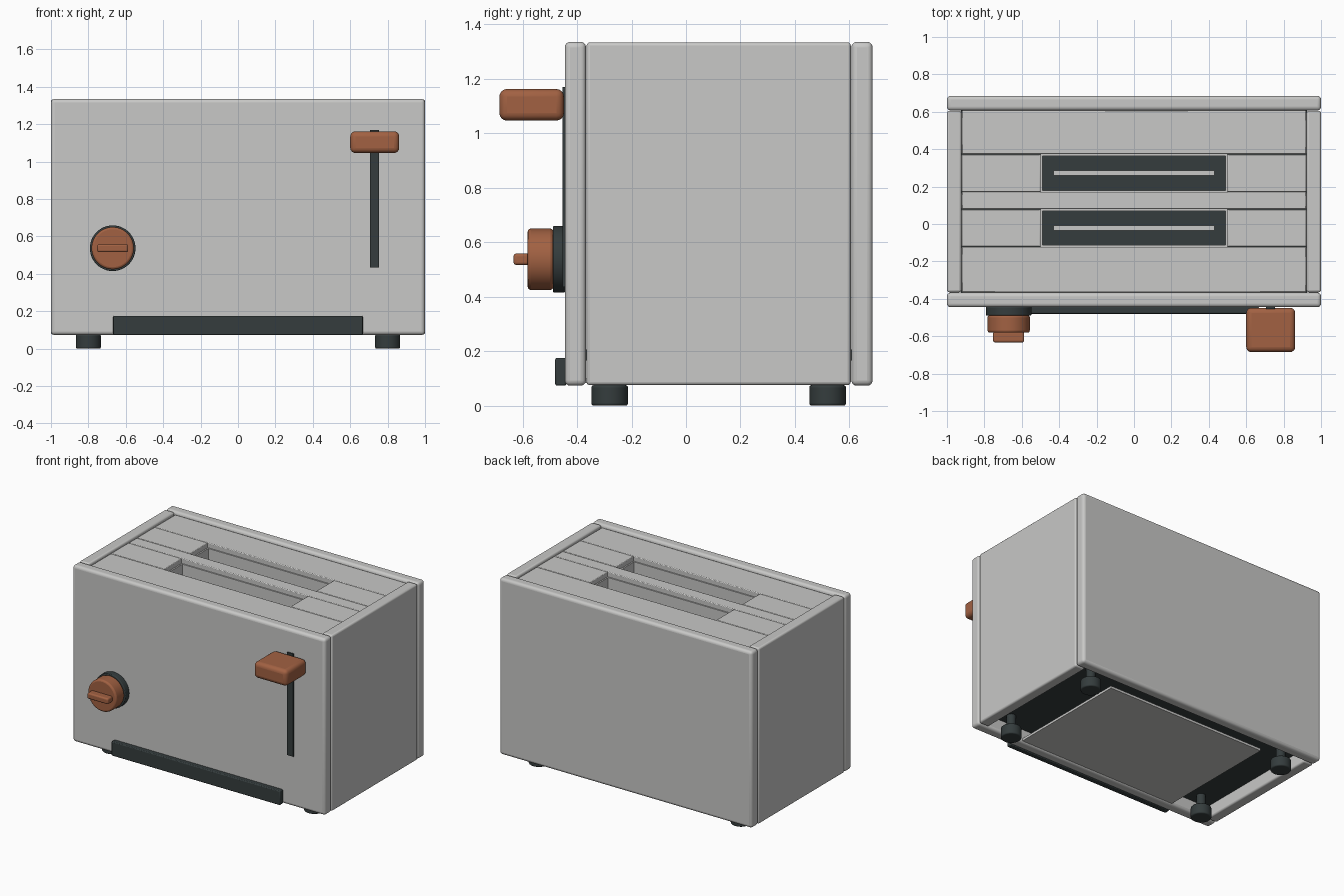
import bpy, bmesh, math
from mathutils import Matrix

if "Cube" in bpy.data.objects:
    bpy.data.objects.remove(bpy.data.objects["Cube"])


def material(name, rgb):
    m = bpy.data.materials.new(name)
    m.diffuse_color = (*rgb, 1)
    m.use_nodes = True
    m.node_tree.nodes["Principled BSDF"].inputs["Base Color"].default_value = m.diffuse_color
    return m


STEEL = material("brushed_steel", (0.58, 0.58, 0.57))
DARK = material("dark_plastic", (0.035, 0.046, 0.047))
WOOD = material("brown_wood", (0.36, 0.12, 0.055))


def finish(name, bm, mat, bevel, segments):
    me = bpy.data.meshes.new(name)
    bm.to_mesh(me)
    bm.free()
    me.materials.append(mat)
    ob = bpy.data.objects.new(name, me)
    bpy.context.collection.objects.link(ob)
    if bevel:
        mod = ob.modifiers.new("rounded_edges", 'BEVEL')
        mod.width, mod.segments = bevel, segments
        mod.limit_method = 'ANGLE'
        mod.angle_limit = math.radians(40)
    bpy.ops.object.select_all(action='DESELECT')
    ob.select_set(True)
    bpy.context.view_layer.objects.active = ob
    bpy.ops.object.shade_smooth_by_angle(angle=math.radians(35))
    return ob


def box(name, x, y, z, mat, bevel=0.0, segments=3):
    """Box from (min, max) pairs on each axis."""
    bm = bmesh.new()
    bmesh.ops.create_cube(bm, size=1)
    for v in bm.verts:
        for i, (lo, hi) in enumerate((x, y, z)):
            v.co[i] = (lo + hi) / 2 + v.co[i] * (hi - lo)
    return finish(name, bm, mat, bevel, segments)


def cylinder(name, centre, radius, depth, mat, axis='Z', bevel=0.0):
    bm = bmesh.new()
    bmesh.ops.create_cone(bm, cap_ends=True, segments=48, radius1=radius,
                          radius2=radius, depth=depth)
    turn = Matrix.Rotation(math.pi / 2, 4, 'X') if axis == 'Y' else Matrix()
    bmesh.ops.transform(bm, matrix=Matrix.Translation(centre) @ turn, verts=bm.verts)
    return finish(name, bm, mat, bevel, 3)


# Outer shell
box("front_panel", (-1, 1), (-0.445, -0.367), (0.073, 1.335), STEEL, 0.02, 4)
box("back_panel", (-1, 1), (0.607, 0.685), (0.073, 1.335), STEEL, 0.02, 4)
for side, s in (("left", -1), ("right", 1)):
    box(side + "_panel", sorted((s * 0.923, s)), (-0.365, 0.605), (0.075, 1.333), STEEL, 0.012)

# Top strips running the full length
TOP = (1.26, 1.315)
for name, y in (("front", (-0.365, -0.122)), ("middle", (0.079, 0.171)), ("back", (0.373, 0.606))):
    box(name + "_top_strip", (-0.921, 0.921), y, TOP, STEEL, 0.005, 2)

# Bread slots: end fillers, inner liner walls and lifting bar
for name, y0, y1 in (("front", -0.121, 0.078), ("back", 0.172, 0.372)):
    for side, s in (("left", -1), ("right", 1)):
        box(f"{name}_slot_{side}_filler", sorted((s * 0.5, s * 0.921)), (y0, y1), TOP, STEEL, 0.004, 2)
        box(f"{name}_slot_{side}_wall", sorted((s * 0.49, s * 0.5)), (y0, y1), (0.2, 1.28), STEEL)
    box(name + "_slot_near_wall", (-0.5, 0.5), (y0 - 0.002, y0 + 0.008), (0.2, 1.28), STEEL)
    box(name + "_slot_far_wall", (-0.5, 0.5), (y1 - 0.008, y1 + 0.002), (0.2, 1.28), STEEL)
    mid = (y0 + y1) / 2
    box(name + "_lifting_bar", (-0.43, 0.43), (mid - 0.014, mid + 0.014), (0.7, 0.73), STEEL)

# Base plate and crumb tray with its handle
box("base_plate", (-0.924, 0.924), (-0.368, 0.608), (0.165, 0.205), DARK)
box("crumb_tray", (-0.63, 0.63), (-0.4, 0.52), (0.083, 0.1), STEEL)
box("crumb_tray_handle", (-0.667, 0.667), (-0.48, -0.44), (0.073, 0.175), DARK, 0.006, 2)

# Feet on short stems
for sx, side in ((-1, "left"), (1, "right")):
    for y, end in ((-0.28, "front"), (0.52, "back")):
        cylinder(f"{end}_{side}_foot", (sx * 0.8, y, 0.0375), 0.067, 0.075, DARK, bevel=0.008)
        cylinder(f"{end}_{side}_foot_stem", (sx * 0.8, y, 0.12), 0.03, 0.1, DARK)

# Browning knob
KX, KZ = -0.67, 0.537
cylinder("knob_ring", (KX, -0.466, KZ), 0.122, 0.046, DARK, 'Y', 0.005)
cylinder("knob", (KX, -0.534, KZ), 0.113, 0.094, WOOD, 'Y', 0.012)
box("knob_grip", (KX - 0.083, KX + 0.083), (-0.633, -0.575), (KZ - 0.021, KZ + 0.021), WOOD, 0.01)

# Lever and its track
box("lever_track", (0.705, 0.755), (-0.454, -0.44), (0.435, 1.17), DARK)
box("lever_handle", (0.6, 0.862), (-0.685, -0.448), (1.046, 1.162), WOOD, 0.028, 4)
